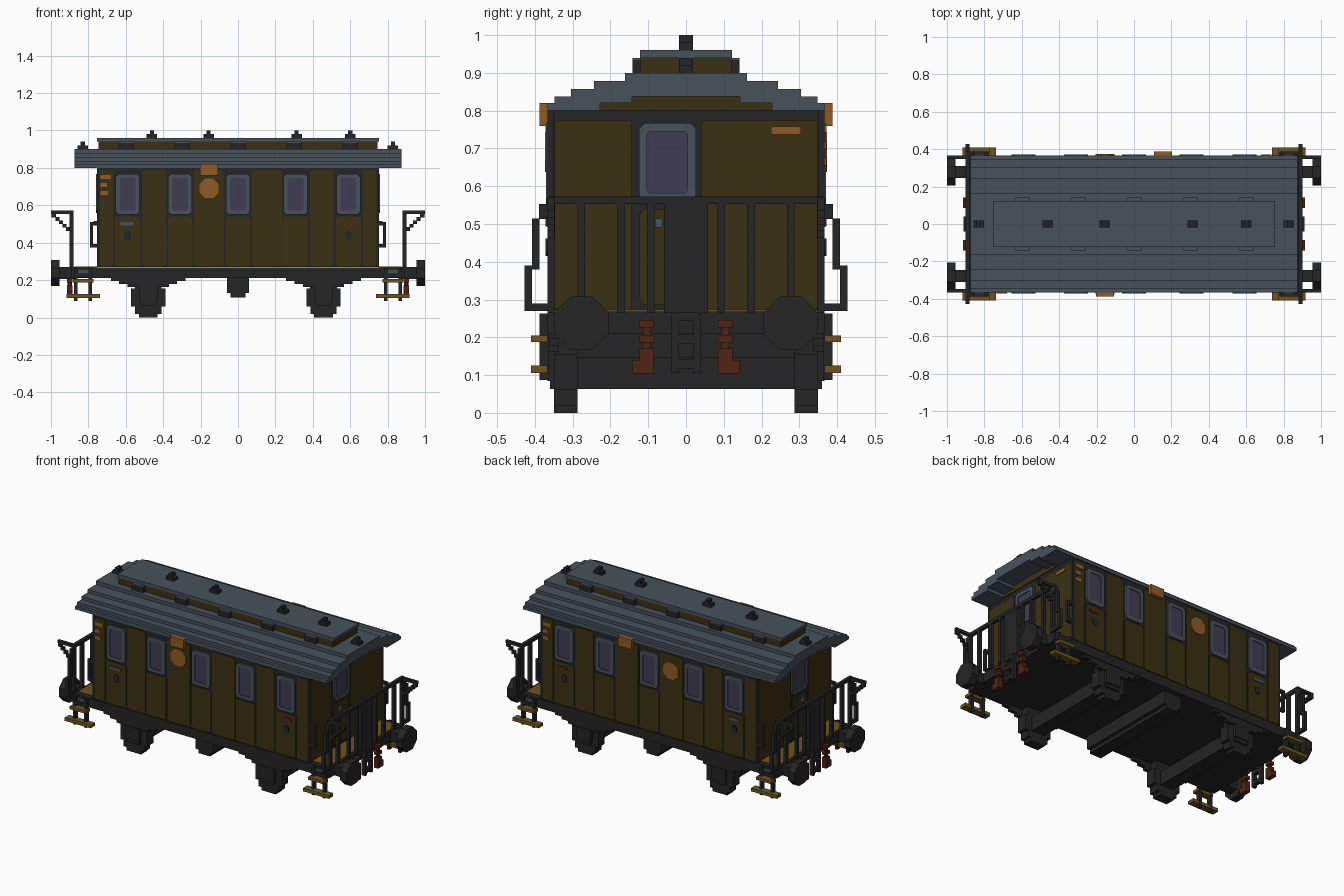
import bpy, bmesh
from mathutils import Vector

cube = bpy.data.objects.get("Cube")
if cube:
    bpy.data.objects.remove(cube, do_unlink=True)


def material(name, r, g, b):
    m = bpy.data.materials.new(name)
    m.use_nodes = True
    m.diffuse_color = (r, g, b, 1)
    m.node_tree.nodes["Principled BSDF"].inputs["Base Color"].default_value = (r, g, b, 1)
    return m


iron = material("dark iron", .018, .018, .018)
olive = material("olive paint", .042, .030, .006)
slate = material("slate grey", .063, .082, .105)
glass = material("violet glass", .052, .046, .090)
orange = material("orange sign", .28, .105, .018)
wood = material("tan wood", .15, .09, .017)
red = material("rust red", .085, .017, .006)
both = (-1, 1)


def finish(name, bm, mat):
    bmesh.ops.recalc_face_normals(bm, faces=bm.faces)
    me = bpy.data.meshes.new(name)
    bm.to_mesh(me)
    bm.free()
    me.materials.append(mat)
    ob = bpy.data.objects.new(name, me)
    bpy.context.collection.objects.link(ob)
    return ob


def boxes(name, mat, spans):
    """One object out of boxes given as (x0, x1, y0, y1, z0, z1)."""
    bm = bmesh.new()
    for x0, x1, y0, y1, z0, z1 in spans:
        low, high = Vector((x0, y0, z0)), Vector((x1, y1, z1))
        for v in bmesh.ops.create_cube(bm, size=1)["verts"]:
            v.co = (low + high) / 2 + v.co * (high - low)
    return finish(name, bm, mat)


def block(x, y, z, hx, hy, hz):
    return (x - hx, x + hx, y - hy, y + hy, z - hz, z + hz)


def outline(u0, u1, z0, z1, c):
    return [(u0 + c, z0), (u1 - c, z0), (u1, z0 + c), (u1, z1 - c),
            (u1 - c, z1), (u0 + c, z1), (u0, z1 - c), (u0, z0 + c)]


def plate(name, mat, wall, s, rect, depth, cut=.001, rim=0):
    """Chamfered plate on a side or end wall; a rim above zero leaves a hole."""
    d0, d1 = depth
    bm = bmesh.new()

    def ring(r, c, d):
        return [bm.verts.new((u, s * d, z) if wall == "side" else (s * d, u, z))
                for u, z in outline(*r, c)]

    loops = [ring(rect, cut, d0), ring(rect, cut, d1)]
    if rim:
        u0, u1, z0, z1 = rect
        hole = (u0 + rim, u1 - rim, z0 + rim, z1 - rim)
        loops += [ring(hole, cut / 2, d1), ring(hole, cut / 2, d0)]
        pairs = [(0, 1), (1, 2), (2, 3), (3, 0)]
    else:
        pairs = [(0, 1)]
        for loop in loops:
            bm.faces.new(loop)
    for a, b in pairs:
        for i in range(8):
            j = (i + 1) % 8
            bm.faces.new((loops[a][i], loops[a][j], loops[b][j], loops[b][i]))
    return finish(name, bm, mat)


# Body shell with gable ends under the roof
boxes("body", iron, [(-.748, .748, -.361, .361, .27, .805)])
boxes("gable", olive, [(-.754, .754, -.228, .228, .80, .82),
                       (-.754, .754, -.143, .143, .82, .84)])
boxes("corner_post", iron, [block(sx * .746, sy * .358, .535, .008, .009, .265)
                            for sx in both for sy in both])

# Side walls: tall panels, low panels, windows and signs
tall = [(-.738, -.668), (-.51, -.385), (-.235, -.075),
        (.075, .235), (.385, .51), (.668, .738)]
windows = (-.59, -.31, 0, .307, .59)
for s in both:
    for a, b in tall:
        plate("tall_side_panel", olive, "side", s, (a, b, .272, .79), (.36, .367), .012)
    for x in windows:
        plate("low_side_panel", olive, "side", s, (x - .068, x + .068, .272, .54), (.36, .367), .012)
        plate("window_frame", slate, "side", s, (x - .064, x + .064, .55, .768), (.36, .371), .016, .022)
        plate("window_glass", glass, "side", s, (x - .043, x + .043, .571, .747), (.36, .366))
    plate("round_sign", orange, "side", s, (-.207, -.103, .638, .742), (.366, .373), .03)
    plate("grip", slate, "side", s, (-.63, -.56, .493, .51), (.366, .372))
    plate("lock", iron, "side", s, (-.61, -.572, .415, .462), (.366, .372), .01)
    plate("signal_spot", red, "side", s, (.57, .63, .495, .515), (.366, .372))
    plate("signal_lock", iron, "side", s, (.572, .61, .415, .462), (.366, .372), .01)
    # The number plates and the box swap ends from one side to the other
    for z, w in ((.752, .056), (.708, .035), (.665, .04)):
        a = s * .735
        plate("number_plate", orange, "side", s,
              (min(a, a - s * w), max(a, a - s * w), z - .011, z + .011), (.366, .372))
boxes("route_box", orange, [block(s * .155, s * .377, .79, .047, .011, .03) for s in both])

# End walls: panels, door, handle, handrails
for s in both:
    for a, b in ((-.348, -.143), (.04, .348)):
        plate("end_panel", olive, "end", s, (a, b, .272, .775), (.747, .754), .008)
    plate("door_panel", olive, "end", s, (-.124, .022, .285, .54), (.747, .754), .015)
    plate("door_window_frame", slate, "end", s, (-.125, .026, .56, .767), (.747, .759), .015, .022)
    plate("door_glass", glass, "end", s, (-.104, .004, .58, .746), (.747, .753))
    plate("end_sign", orange, "end", s,
          (s * .265 - .04, s * .265 + .04, .737, .758), (.753, .759), .005)
boxes("door_handle", slate, [block(s * .76, -.072, .503, .012, .01, .012) for s in both])
rails = []
for sx in both:
    for sy in both:
        rails.append(block(sx * .783, sy * .357, .443, .007, .009, .068))
        rails += [block(sx * .768, sy * .357, z, .02, .009, .009) for z in (.384, .502)]
boxes("body_handrail", iron, rails)

# Stepped roof, hollow below, so the gables show under the overhang
layers = [(.80, .82, .367, .228), (.82, .838, .348, .143), (.838, .858, .305, 0),
          (.858, .878, .244, 0), (.878, .90, .162, 0)]
roof = []
for z0, z1, out, inn in layers:
    if inn:
        roof += [(-.875, .875, min(s * inn, s * out), max(s * inn, s * out), z0, z1) for s in both]
    else:
        roof.append((-.875, .875, -out, out, z0, z1))
boxes("roof", slate, roof)

# Raised roof light with vents and chimneys
boxes("roof_light_wall", olive, [(-.745, .745, -.12, .12, .90, .94)])
boxes("roof_light_top", slate, [(-.754, .754, -.122, .122, .94, .96)])
vents = [(x, s * .131) for x in (-.6, -.3, 0, .3, .6) for s in both]
boxes("roof_vent", iron, [block(x, y, .917, .04, .011, .017) for x, y in vents])
boxes("roof_vent_cap", slate, [block(x, y, .937, .04, .011, .003) for x, y in vents])
stacks = [(-.46, .96), (-.157, .96), (.313, .96), (.6, .96), (-.83, .90), (.828, .90)]
boxes("chimney", iron, [block(x, 0, z + .01, .028, .019, .01) for x, z in stacks]
      + [block(x, 0, z + .025, .011, .019, .015) for x, z in stacks])

# Chassis and platform floors
boxes("chassis", iron, [(-.89, .89, -.367, .367, .21, .268)])
boxes("platform_floor", wood, [block(s * .815, 0, .27, .06, .34, .004) for s in both])
boxes("beam_plate", slate, [block(sx * .828, sy * .369, .24, .028, .004, .013)
                            for sx in both for sy in both])

# End railings with gate, flared sides and outward brackets
rail = []
for sx in both:
    x = sx * .89
    rail.append(block(x, 0, .563, .01, .367, .01))
    rail.append(block(x, 0, .415, .008, .058, .15))
    for sy in both:
        rail += [block(x, sy * y, .415, .01, .01, .15) for y in (.093, .172, .277, .357)]
        rail += [block(x, sy * .378, .533, .01, .011, .02),
                 block(x, sy * .398, .447, .01, .010, .067),
                 block(x, sy * .418, .33, .01, .010, .06),
                 block(x, sy * .39, .28, .01, .03, .01),
                 block(sx * .947, sy * .357, .563, .052, .009, .009)]
        rail += [block(sx * (.985 - i * .019), sy * .357, .545 - i * .018, .011, .009, .01)
                 for i in range(5)]
boxes("end_railing", iron, rail)

# Buffers
for sx in both:
    for sy in both:
        y = sy * .277
        plate("buffer_disc", iron, "end", sx, (y - .072, y + .072, .168, .308), (.955, 1), .042)
boxes("buffer_stem", iron, [block(sx * .92, sy * .277, .238, .045, .032, .032)
                            for sx in both for sy in both])

# Couplings and brake hoses
hook, hose = [], []
for s in both:
    x = s * .9
    hook += [block(x, y, .185, .012, .01, .08) for y in (-.03, .03)]
    hook += [block(x, 0, z, .012, .03, .012) for z in (.13, .195, .255)]
    for sy in both:
        hose += [block(x, sy * .104, z, .014, .019, h)
                 for z, h in ((.236, .01), (.196, .01), (.155, .016))]
        hose += [block(x, sy * .113, .122, .014, .028, .018),
                 block(x, sy * .104, .18, .008, .01, .06)]
boxes("coupling", iron, hook)
boxes("brake_hose", red, hose)

# Wheels, axles and springs
wheels, springs = [], []
for x in (-.48, .457):
    wheels.append(block(x, 0, .105, .045, .36, .042))
    for s in both:
        y = s * .318
        wheels += [block(x, y, (a + b) / 2, h, .031, (b - a) / 2)
                   for h, a, b in ((.05, 0, .02), (.07, .02, .06), (.092, .06, .155), (.072, .155, .21))]
        wheels.append(block(x, s * .35, .125, .05, .017, .04))
        springs += [block(x, s * .35, .203 - i * .016, .2 - i * .045, .012, .008) for i in range(3)]
boxes("wheel_set", iron, wheels)
boxes("leaf_spring", iron, springs)
boxes("cross_tank", iron, [block(0, 0, .17, .06, .335, .04), block(0, 0, .12, .04, .335, .012)])

# Boarding steps
hangers, boards = [], []
for sx in both:
    for sy in both:
        y = sy * .388
        hangers += [block(sx * x, sy * .375, .175, .009, .013, .088) for x in (.79, .867)]
        hangers.append(block(sx * .828, sy * .377, .225, .05, .01, .01))
        boards += [block(sx * .828, y, .115, .09, .022, .01),
                   block(sx * .828, y, .196, .055, .022, .009)]
boxes("step_hanger", iron, hangers)
boxes("step_board", wood, boards)
